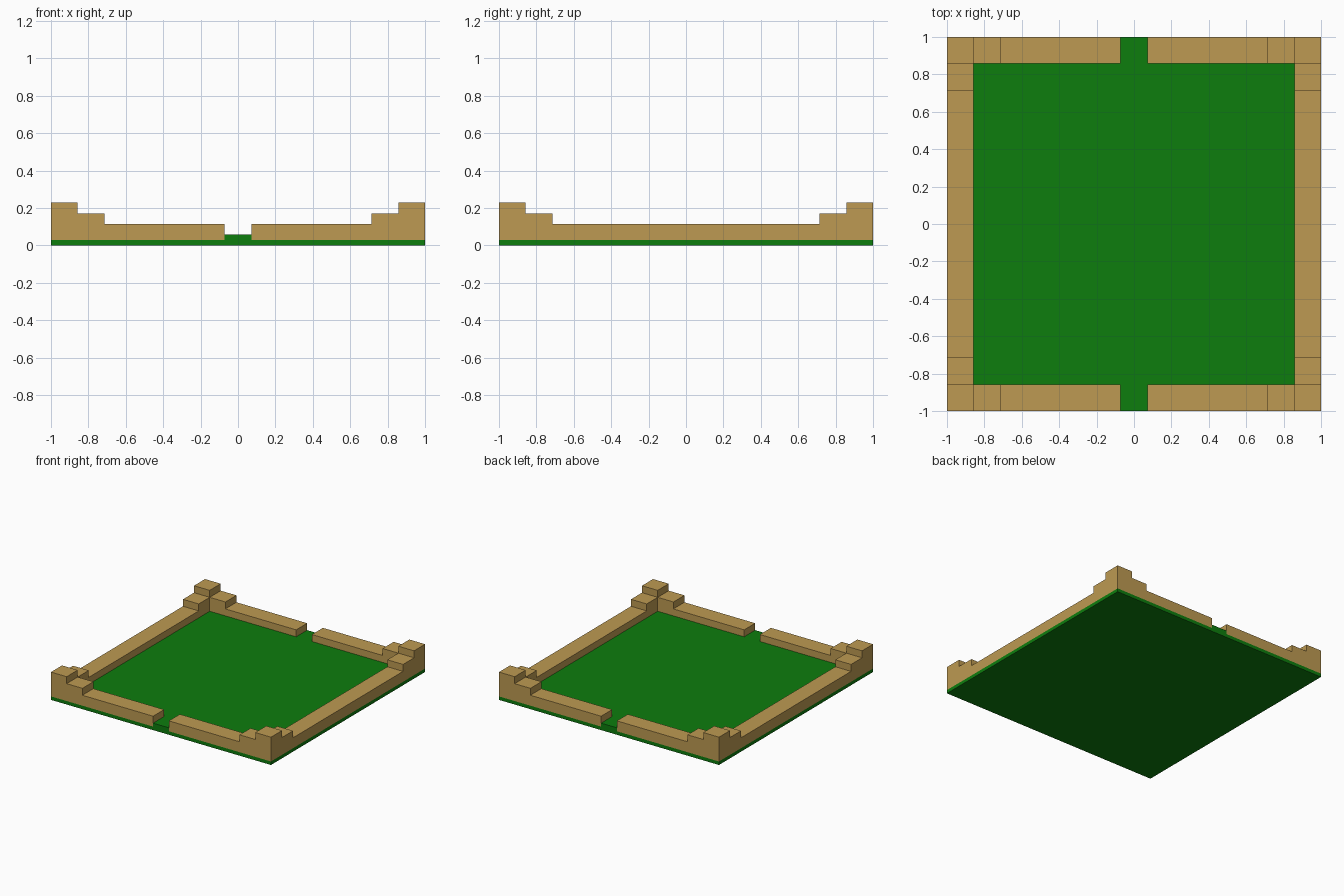
import bpy
import bmesh
from mathutils import Vector

cube = bpy.data.objects.get("Cube")
if cube:
    bpy.data.objects.remove(cube, do_unlink=True)

# Proportions: the plan is a 14 x 14 tile grid
TILE = 2 / 14
LAYER = 0.4 * TILE
BASE = LAYER / 2
INNER = 1 - TILE
STEP = 1 - 2 * TILE
GATE = TILE / 2
LOW, MID, HIGH = 2 * LAYER, 3 * LAYER, 4 * LAYER


def material(name, rgb):
    mat = bpy.data.materials.new(name)
    mat.use_nodes = True
    mat.diffuse_color = (*rgb, 1)
    bsdf = mat.node_tree.nodes["Principled BSDF"]
    bsdf.inputs["Base Color"].default_value = (*rgb, 1)
    bsdf.inputs["Roughness"].default_value = 0.9
    return mat


grass = material("grass green", (0.004, 0.205, 0.004))
sand = material("sandstone", (0.51, 0.323, 0.084))


def extrude(name, outline, offset, mat):
    """Extrude a closed outline along an offset into a solid object."""
    bm = bmesh.new()
    face = bm.faces.new([bm.verts.new(p) for p in outline])
    result = bmesh.ops.extrude_face_region(bm, geom=[face], use_keep_orig=True)
    moved = [v for v in result["geom"] if isinstance(v, bmesh.types.BMVert)]
    bmesh.ops.translate(bm, verts=moved, vec=Vector(offset))
    bmesh.ops.recalc_face_normals(bm, faces=bm.faces)
    mesh = bpy.data.meshes.new(name)
    bm.to_mesh(mesh)
    bm.free()
    mesh.materials.append(mat)
    obj = bpy.data.objects.new(name, mesh)
    bpy.context.collection.objects.link(obj)
    return obj


def rectangle(w, d, z):
    return [(-w, -d, z), (w, -d, z), (w, d, z), (-w, d, z)]


# Ground: thin full base, with a raised lawn running out through both gates
extrude("ground_base", rectangle(1, 1, 0), (0, 0, BASE), grass)
quarter = [(GATE, 1), (GATE, INNER), (INNER, INNER)]
right_half = quarter + [(x, -y) for x, y in reversed(quarter)]
lawn = right_half + [(-x, y) for x, y in reversed(right_half)]
extrude("lawn", [(x, y, BASE) for x, y in lawn], (0, 0, LAYER - BASE), grass)

# Side walls: stepped profile that includes the corner blocks
half = [(STEP, LOW), (STEP, MID), (INNER, MID), (INNER, HIGH), (1, HIGH), (1, BASE)]
profile = half + [(-y, z) for y, z in reversed(half)]
for side, sx in (("left", 1), ("right", -1)):
    extrude(f"{side}_wall", [(sx * INNER, y, z) for y, z in profile],
            (sx * TILE, 0, 0), sand)

# Front and back walls: two stepped halves on each side of a gate
gate_half = [(GATE, BASE), (GATE, LOW), (STEP, LOW), (STEP, MID), (INNER, MID), (INNER, BASE)]
for end, sy in (("front", -1), ("back", 1)):
    for side, sx in (("left", 1), ("right", -1)):
        extrude(f"{end}_wall_{side}", [(sx * x, sy * INNER, z) for x, z in gate_half],
                (0, sy * TILE, 0), sand)
